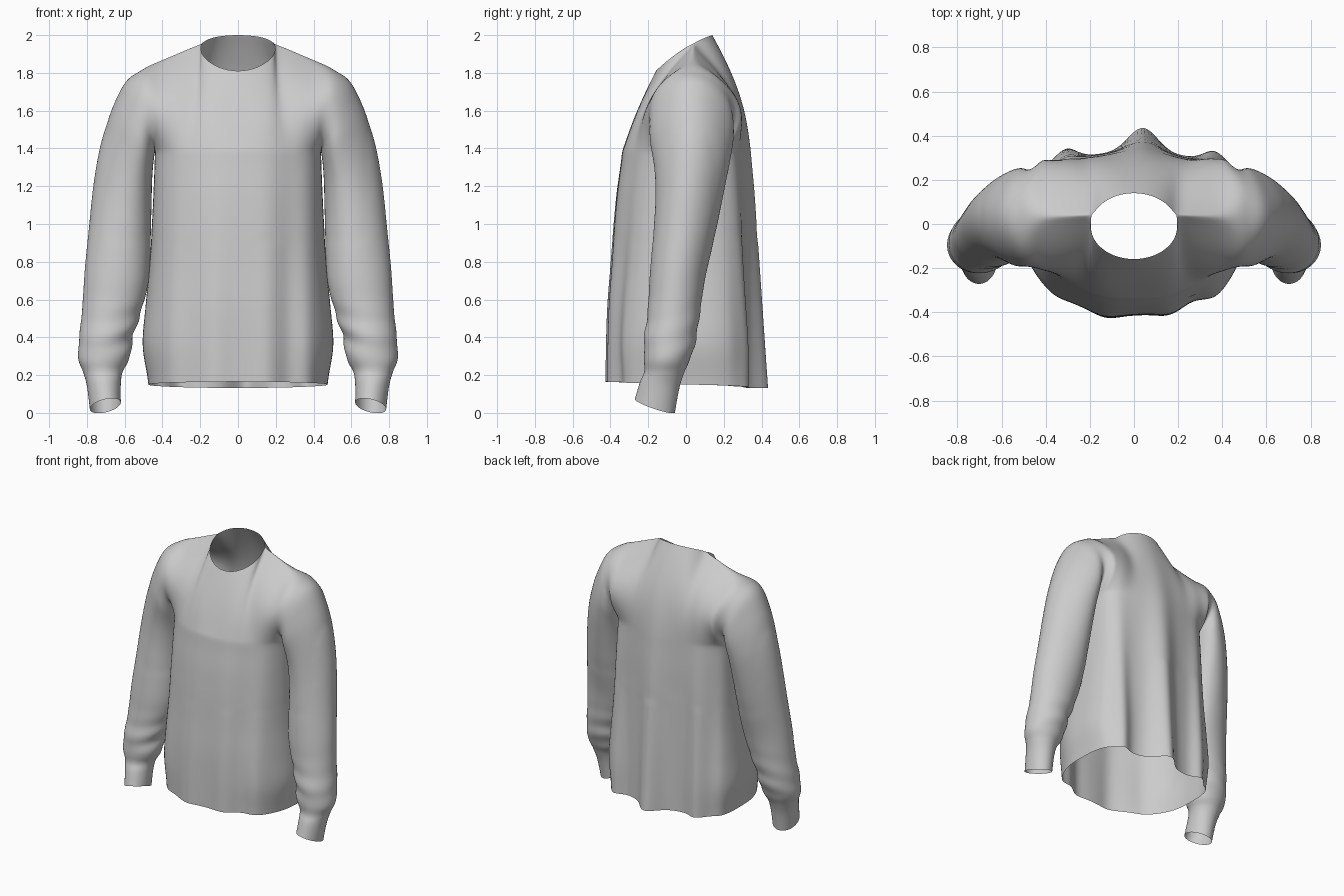
import bpy, bmesh, math
from mathutils import Vector

if "Cube" in bpy.data.objects:
    bpy.data.objects.remove(bpy.data.objects["Cube"])

COLS, LOW, UP, STEPS = 48, 36, 16, 5


def spline(rows, t):
    """Catmull-Rom through evenly spaced rows, t in 0..1."""
    n = len(rows) - 1
    i = min(int(t * n), n - 1)
    f = t * n - i
    p = [rows[max(0, min(n, i + k))] for k in (-1, 0, 1, 2)]
    return [0.5 * (2 * b + (c - a) * f + (2 * a - 5 * b + 4 * c - d) * f * f
                   + (3 * b - a - 3 * c + d) * f ** 3) for a, b, c, d in zip(*p)]


# Torso half width, front depth, back depth from hem to armpit
TORSO = [(.475, .413, .325), (.505, .412, .325), (.49, .408, .325), (.47, .395, .325),
         (.457, .382, .325), (.447, .364, .325), (.44, .338, .32)]
# Drape folds: centre x, width, height
FOLDS = {-1: [(-.13, .08, .025), (.16, .07, .02), (.38, .06, .03), (-.36, .06, .015), (.26, .05, -.015)],
         1: [(.04, .09, .115), (-.31, .065, .06), (.37, .07, .07), (-.45, .05, .03), (.47, .05, .03)]}
# Sleeve rings: outer x, outer z, inner x, inner z, centre y, half depth
SLEEVE = [(.50, 1.815, .44, 1.38, .025, .22), (.585, 1.765, .445, 1.345, .03, .22),
          (.652, 1.645, .45, 1.30, .03, .215), (.702, 1.51, .455, 1.22, .03, .20),
          (.737, 1.38, .457, 1.13, .025, .186), (.767, 1.2, .46, 1.0, .01, .172),
          (.79, .98, .462, .85, -.015, .162), (.812, .76, .475, .68, -.045, .148),
          (.825, .56, .515, .53, -.063, .14), (.842, .39, .56, .38, -.085, .138),
          (.846, .285, .575, .28, -.10, .122), (.82, .215, .61, .22, -.115, .107),
          (.80, .14, .62, .15, -.14, .105), (.785, .02, .62, .055, -.165, .107)]


def low_point(side, u, r):
    """Torso below the armpits; side -1 is front, 1 is back."""
    w, df, db = spline(TORSO, r)
    s, c = math.sin(u * math.pi / 2), max(0, math.cos(u * math.pi / 2))
    x = w * s
    fold = sum(h * math.exp(-((x - m) / k) ** 2) for m, k, h in FOLDS[side])
    y = (db * c ** .5 if side > 0 else df * c ** .8) + fold * min(1, c * 3) * (1 - .78 * r)
    hem = .15 + c * (.015 if side < 0 else -.018)
    return Vector((x, side * y, hem + (1.38 - hem) * r))


def neck(deg):
    a = math.radians(deg)
    y = -.01 + .15 * math.sin(a)
    return Vector((.198 * math.cos(a), y, 1.935 + .612 * y - 1.06 * y * y))


def top_point(side, u):
    """Neckline in the middle, shoulder seam outside."""
    k = abs(u) / .4
    if k <= 1:
        p = neck(-90 + 110 * k if side < 0 else 90 - 70 * k)
    else:
        p = neck(20).lerp(Vector((.50, .03, 1.825)), (abs(u) - .4) / .6)
    return Vector((math.copysign(p.x, u), p.y, p.z))


def up_point(side, u, j):
    """Chest and back between armpit and shoulder."""
    v = (1 - math.cos(math.pi * j / UP)) / 2
    p = low_point(side, u, 1).lerp(top_point(side, u), v)
    a, b = abs(u), math.sin(math.pi * v)
    e = a ** 6
    amp = .2 * a ** 1.5 + ((.04 * (1 - a) + .03 * a) if side > 0 else .01)
    p.y += side * amp * (b * (1 - e) + math.sin(math.pi * j / UP) * e)
    p.x -= .02 * b * u * a
    return p


def skin(bm, rows, closed=False):
    """Quads between successive rows of vertices."""
    for a, b in zip(rows, rows[1:]):
        n = len(a)
        for i in range(n if closed else n - 1):
            k = (i + 1) % n
            bm.faces.new((a[i], a[k], b[k], b[i]))


def relax(bm, test, times):
    """Smooth without shrinking the inner vertices that pass a test."""
    zone = [(v, [e.other_vert(v) for e in v.link_edges]) for v in bm.verts
            if test(abs(v.co.x), v.co.z) and not v.is_boundary]
    for _ in range(times):
        for f in (.5, -.515):
            new = [v.co.lerp(sum((o.co for o in near), Vector()) / len(near), f) for v, near in zone]
            for (v, _n), co in zip(zone, new):
                v.co = co


bm = bmesh.new()

# Front and back panels
for side in (-1, 1):
    us = [2 * i / COLS - 1 for i in range(COLS + 1)]
    rows = [[bm.verts.new(low_point(side, u, r / LOW)) for u in us] for r in range(LOW)]
    rows += [[bm.verts.new(up_point(side, u, j)) for u in us] for j in range(UP + 1)]
    skin(bm, rows)

# Sleeves start on the armhole loop and end at the cuff
for sx in (-1, 1):
    loop = [up_point(-1, sx, j) for j in range(UP, -1, -1)] + [up_point(1, sx, j) for j in range(1, UP)]
    rings = [[bm.verts.new(p) for p in loop]]
    total = (len(SLEEVE) - 1) * STEPS
    for s in range(1, total + 1):
        t = s / total
        xo, zo, xi, zi, yc, h = spline(SLEEVE, t)
        ring = []
        tilt = -.33 * max(0, (t - .85) / .15)
        skew = .28 * max(0, 1 - 1.5 * t) * min(1, t * 8)
        for k in range(2 * UP):
            a = math.pi * k / UP
            ca, sa = math.cos(a), math.sin(a)
            zm = (zo + zi) / 2
            # crumpled cloth above the cuff, mostly on the inner side
            env = .06 * math.exp(-((zm - .42) / .14) ** 2) * (.6 - .4 * ca)
            g = 1 + env * math.sin(zm * 44 + 2.5 * math.sin(a + .6))
            x = (xo + xi) / 2 + (xo - xi) / 2 * ca * g
            y = yc - h * sa * g * (1 - skew * ca)
            z = zm + (zo - zi) / 2 * ca + tilt * (y - yc)
            ring.append(bm.verts.new((sx * x, y, z)))
        rings.append(ring)
    skin(bm, rings, True)

# Weld seams, then relax chest, shoulders and armholes
bmesh.ops.remove_doubles(bm, verts=bm.verts, dist=.0008)
relax(bm, lambda x, z: z > .9 and x < .7, 40)
bmesh.ops.recalc_face_normals(bm, faces=bm.faces)
for f in bm.faces:
    f.smooth = True

mesh = bpy.data.meshes.new("sweatshirt")
bm.to_mesh(mesh)
bm.free()
shirt = bpy.data.objects.new("sweatshirt", mesh)
bpy.context.collection.objects.link(shirt)
sub = shirt.modifiers.new("smooth", 'SUBSURF')
sub.levels = sub.render_levels = 1
